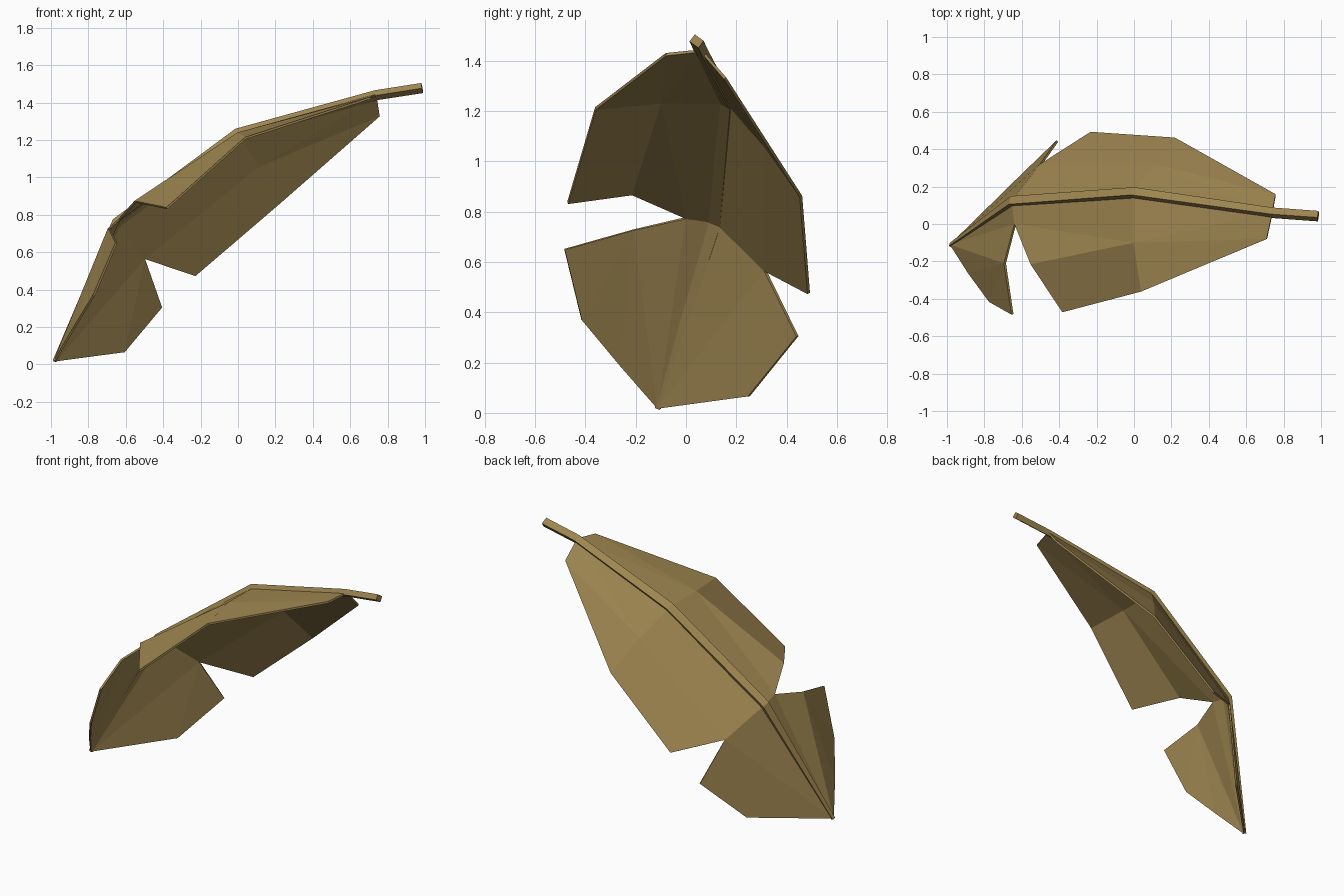
import bpy, bmesh
from mathutils import Vector

if "Cube" in bpy.data.objects:
    bpy.data.objects.remove(bpy.data.objects["Cube"])

mat = bpy.data.materials.new("dry_olive_leaf")
mat.diffuse_color = (0.34, 0.235, 0.08, 1)
mat.use_nodes = True
mat.node_tree.nodes["Principled BSDF"].inputs["Base Color"].default_value = mat.diffuse_color


def make_object(name, verts, faces):
    me = bpy.data.meshes.new(name)
    bm = bmesh.new()
    vs = [bm.verts.new(v) for v in verts]
    for f in faces:
        bm.faces.new([vs[i] for i in f])
    bmesh.ops.recalc_face_normals(bm, faces=bm.faces)
    bm.to_mesh(me)
    bm.free()
    me.materials.append(mat)
    ob = bpy.data.objects.new(name, me)
    bpy.context.collection.objects.link(ob)
    return ob


# Midrib path, shared by the blade: stem end, blade base, arch, break, tip
path = [Vector(p) for p in [(0.985, 0.042, 1.478), (0.74, 0.06, 1.44),
        (0, 0.165, 1.233), (-0.65, 0.12, 0.757), (-0.98, -0.112, 0.018)]]

# Blade outline and crease points
P = {
    "S": path[1], "R": path[2], "K": path[3], "T": path[4],
    # near side, upper lobe
    "a0": (0.71, -0.08, 1.425), "a1": (0.04, -0.36, 1.21),
    "a2": (-0.38, -0.47, 0.835), "a3": (-0.55, -0.215, 0.87),
    "am": (0, -0.1, 1.235), "an": (-0.635, 0, 0.775),
    # far side, upper lobe
    "b0": (0.757, 0.155, 1.33), "b1": (0.22, 0.457, 0.86),
    "b2": (-0.23, 0.488, 0.475), "b3": (-0.5, 0.315, 0.565),
    "bm": (0.11, 0.315, 1.06),
    # near side, lower lobe
    "c0": (-0.69, -0.21, 0.727), "c1": (-0.65, -0.483, 0.65),
    "c2": (-0.77, -0.415, 0.37), "c3": (-0.88, -0.265, 0.19),
    # far side, lower lobe
    "d0": (-0.41, 0.443, 0.305), "d1": (-0.61, 0.25, 0.066),
}
patches = """S am R|S a0 am|a0 a1 am|R am an K|am a3 an|am a1 a2 a3|
S R bm|S bm b0|b0 bm b1|R K b3 bm|bm b3 b2 b1|
K an T|an c0 T|c0 c3 T|c0 c1 c2|c0 c2 c3|
K T b3|b3 T d1|b3 d1 d0"""
names = list(P)
blade = make_object("leaf_blade", list(P.values()),
                    [[names.index(n) for n in f.split()] for f in patches.split("|")])
mod = blade.modifiers.new("thickness", "SOLIDIFY")
mod.thickness = 0.012
mod.offset = 0

# Square midrib and stem swept along the path, twisting with the leaf
sides = [Vector(s) for s in [(0, 0.8, -0.6)] * 3 + [(0.1, 0.87, -0.48), (0.24, 0.9, -0.35)]]
half = [0.022, 0.022, 0.025, 0.024, 0.01]
rings = []
for i, p in enumerate(path):
    t = (path[min(i + 1, 4)] - path[max(i - 1, 0)]).normalized()
    side = (sides[i] - t * sides[i].dot(t)).normalized()
    up = t.cross(side)
    for a, b in ((-1, -1), (1, -1), (1, 1), (-1, 1)):
        rings.append(p + half[i] * (a * side + 0.8 * b * up))
faces = [[0, 1, 2, 3], [16, 17, 18, 19]]
for i in range(4):
    for j in range(4):
        k = (j + 1) % 4
        faces.append([4 * i + j, 4 * i + k, 4 * i + 4 + k, 4 * i + 4 + j])
make_object("leaf_midrib_and_stem", rings, faces)
